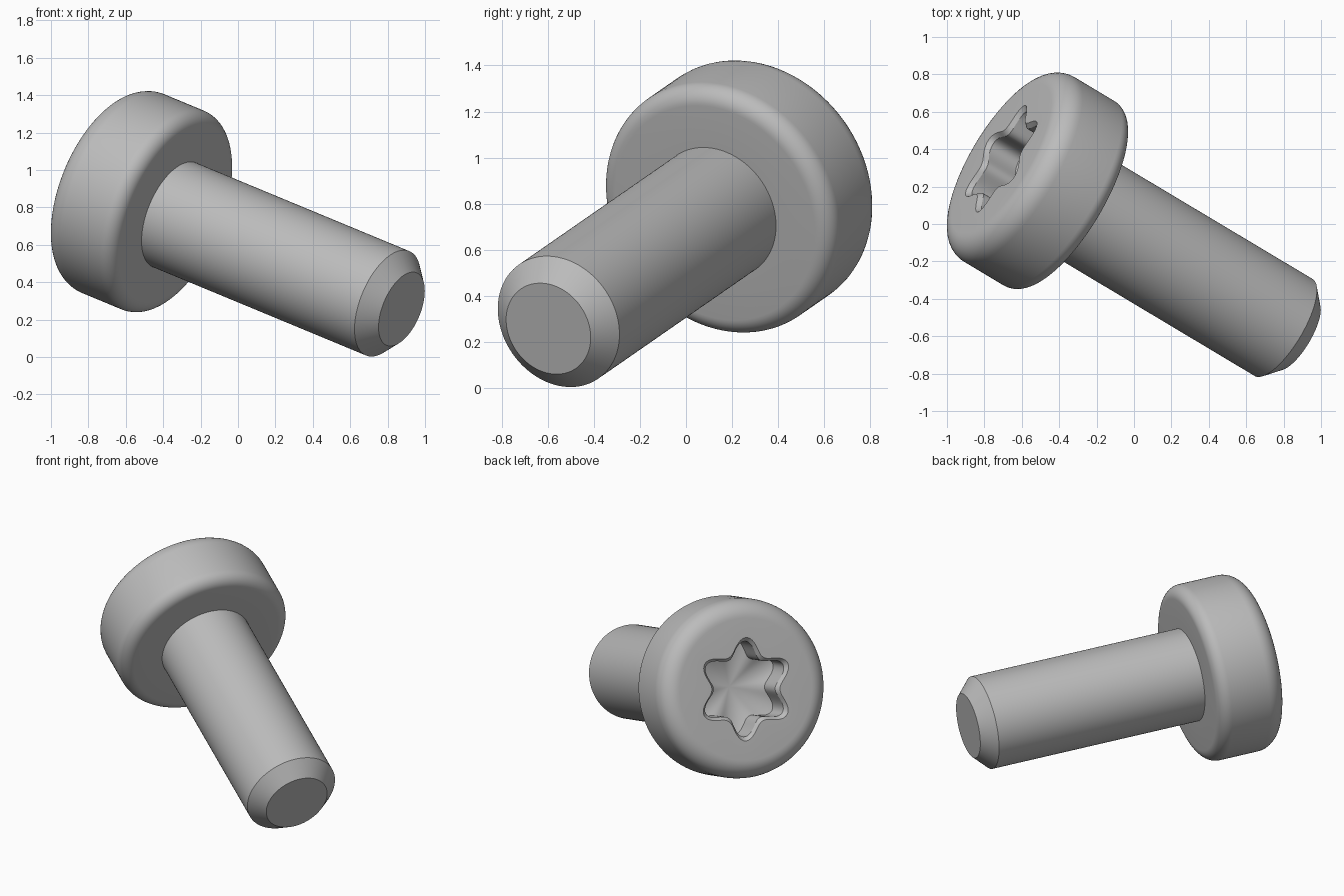
import bpy, bmesh, math
from mathutils import Matrix, Vector

if "Cube" in bpy.data.objects:
    bpy.data.objects.remove(bpy.data.objects["Cube"], do_unlink=True)

SIDES = 144
SHAFT_R, SHAFT_LEN, CHAMFER = 0.302, 1.5, 0.092
HEAD_R, HEAD_H = 0.575, 0.46
TOP_FILLET, UNDER_FILLET = 0.12, 0.08

# Steel material
steel = bpy.data.materials.new("plain_steel_grey")
steel.use_nodes = True
colour = (0.5, 0.5, 0.5, 1)
steel.diffuse_color = colour
steel.node_tree.nodes["Principled BSDF"].inputs["Base Color"].default_value = colour

# Tilted frame: local z runs out of the head, local x points at a recess lobe
axis = Vector((-0.808, 0.483, 0.335)).normalized()
lobe = Vector((0.202, -0.306, 0.929))
lobe = (lobe - axis * lobe.dot(axis)).normalized()
frame = Matrix((lobe, axis.cross(lobe), axis)).transposed().to_4x4()
frame.translation = (-0.338, 0.127, 0.759)


def circle(r):
    return lambda a: r


def star(outer, inner):
    """Six rounded lobes with slightly wider valleys between them."""
    return lambda a: inner + (outer - inner) * ((1 + math.cos(6 * a)) / 2) ** 1.15


def fillet(r, z, size, start):
    """Quarter-round rings about a point of the profile."""
    steps = 10
    angles = [math.radians(start + 90 * i / steps) for i in range(steps + 1)]
    return [(circle(r + size * math.cos(a)), z + size * math.sin(a)) for a in angles]


def loft(name, rings, start_z, end_z):
    """Skin a stack of rings, closing both ends with a fan to a centre point."""
    bm = bmesh.new()
    loops = []
    for radius, z in rings:
        loop = []
        for i in range(SIDES):
            a = math.tau * i / SIDES
            r = radius(a)
            loop.append(bm.verts.new((r * math.cos(a), r * math.sin(a), z)))
        loops.append(loop)
    first = bm.verts.new((0, 0, start_z))
    last = bm.verts.new((0, 0, end_z))
    for i in range(SIDES):
        j = (i + 1) % SIDES
        for low, high in zip(loops, loops[1:]):
            bm.faces.new((low[i], low[j], high[j], high[i]))
        bm.faces.new((first, loops[0][j], loops[0][i]))
        bm.faces.new((last, loops[-1][i], loops[-1][j]))
    bmesh.ops.recalc_face_normals(bm, faces=bm.faces)
    mesh = bpy.data.meshes.new(name)
    bm.to_mesh(mesh)
    bm.free()
    mesh.materials.append(steel)
    obj = bpy.data.objects.new(name, mesh)
    bpy.context.collection.objects.link(obj)
    obj.matrix_world = frame
    bpy.ops.object.select_all(action="DESELECT")
    obj.select_set(True)
    bpy.context.view_layer.objects.active = obj
    bpy.ops.object.shade_smooth_by_angle(angle=math.radians(25))
    return obj


# Plain shaft with a chamfered tip
loft("shaft", [
    (circle(SHAFT_R - CHAMFER), -SHAFT_LEN),
    (circle(SHAFT_R), CHAMFER - SHAFT_LEN),
    (circle(SHAFT_R), 0.01),
], -SHAFT_LEN, 0.01)

# Rounded head with a chamfered six-lobe recess and a conical floor
head = [(circle(SHAFT_R), 0)]
head += fillet(HEAD_R - UNDER_FILLET, UNDER_FILLET, UNDER_FILLET, -90)
head += fillet(HEAD_R - TOP_FILLET, HEAD_H - TOP_FILLET, TOP_FILLET, 0)
head += [
    (star(0.33, 0.235), HEAD_H),
    (star(0.305, 0.212), HEAD_H - 0.025),
    (star(0.305, 0.212), HEAD_H - 0.2),
]
loft("head", head, 0, HEAD_H - 0.28)
